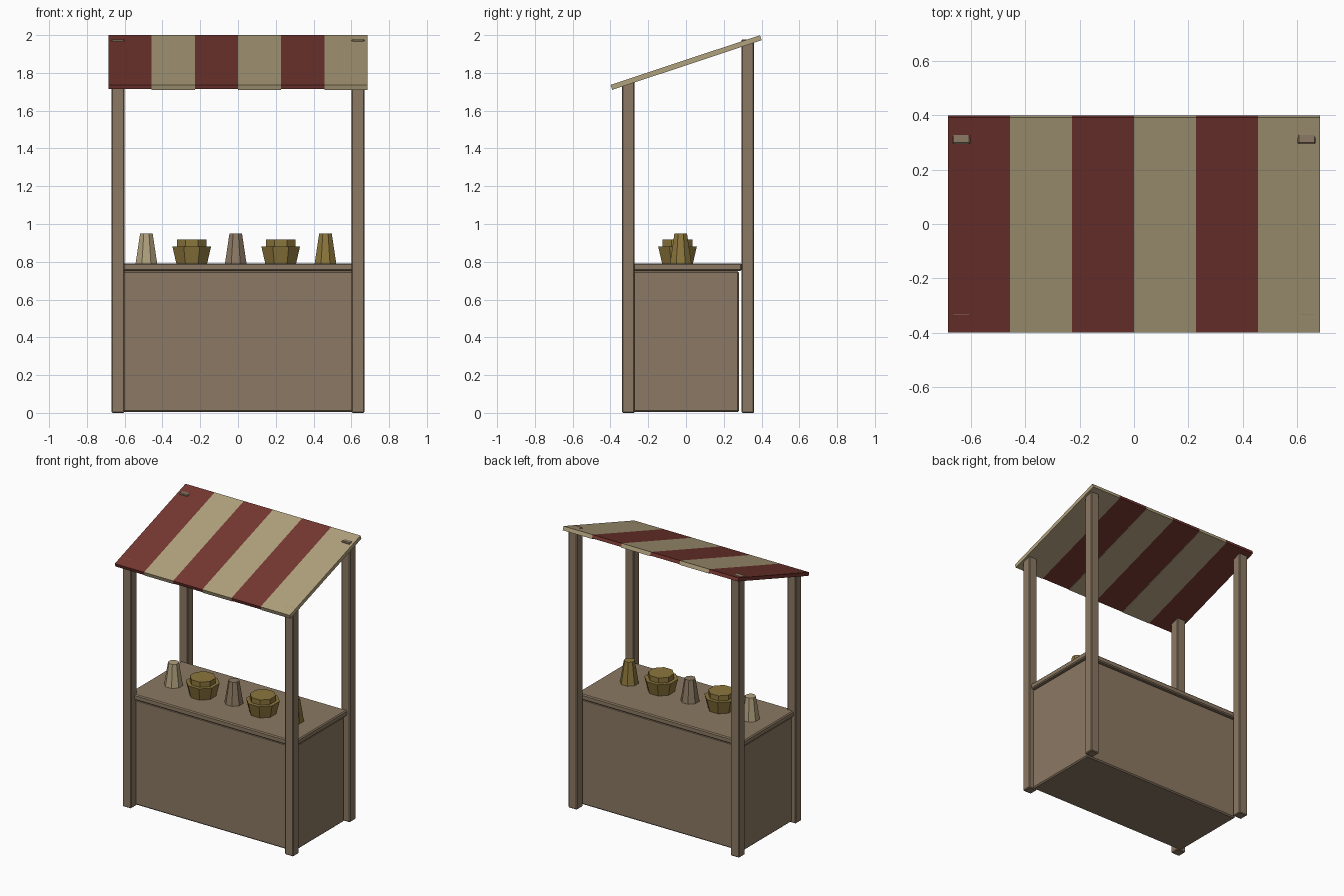
import bpy, math
from mathutils import Vector

cube = bpy.data.objects.get("Cube")
if cube:
    bpy.data.objects.remove(cube, do_unlink=True)


def material(name, rgb):
    m = bpy.data.materials.new(name)
    m.use_nodes = True
    m.diffuse_color = (*rgb, 1)
    m.node_tree.nodes["Principled BSDF"].inputs["Base Color"].default_value = (*rgb, 1)
    return m


wood = material("brown wood", (0.26, 0.19, 0.125))
red = material("dark red cloth", (0.18, 0.038, 0.03))
cream = material("cream cloth", (0.44, 0.36, 0.21))
gold = material("dull gold", (0.26, 0.18, 0.045))


def box(name, low, high, mat, bevel=0.0):
    low, high = Vector(low), Vector(high)
    bpy.ops.mesh.primitive_cube_add(size=1, location=(low + high) / 2)
    ob = bpy.context.object
    ob.name = name
    ob.scale = high - low
    bpy.ops.object.transform_apply(location=False, rotation=False, scale=True)
    ob.data.materials.append(mat)
    if bevel:
        mod = ob.modifiers.new("soft edges", "BEVEL")
        mod.width = bevel
        mod.segments = 1
    return ob


def tapered(name, x, y, z0, z1, r0, r1, mat, sides=8):
    bpy.ops.mesh.primitive_cone_add(vertices=sides, radius1=r0, radius2=r1, depth=z1 - z0,
                                    location=(x, y, (z0 + z1) / 2),
                                    rotation=(0, 0, math.pi / sides))
    ob = bpy.context.object
    ob.name = name
    ob.data.materials.append(mat)
    return ob


# Counter body and worktop
box("counter_body", (-0.635, -0.28, 0.004), (0.635, 0.28, 0.75), wood, 0.008)
box("counter_top", (-0.65, -0.295, 0.752), (0.65, 0.295, 0.792), wood, 0.007)

# Corner posts; the back pair is taller and just pierces the canopy
for side, s in (("left", 1), ("right", -1)):
    for end, y0, y1, top in (("front", -0.338, -0.272, 1.759), ("back", 0.295, 0.361, 1.978)):
        xs = sorted((s * 0.602, s * 0.669))
        box(f"{end}_{side}_post", (xs[0], y0, 0), (xs[1], y1, top), wood, 0.005)

# Sloping canopy made of alternating stripes
slope = math.atan2(0.263, 0.792)
width = 1.37 / 6
for i in range(6):
    mat, thick = (red, 0.024) if i % 2 == 0 else (cream, 0.028)
    x0 = -0.685 + i * width
    stripe = box(f"canopy_stripe_{i + 1}", (x0, -0.417, -thick), (x0 + width, 0.417, 0), mat)
    # Hang each stripe below one shared sloping plane
    normal = Vector((0, -math.sin(slope), math.cos(slope)))
    stripe.rotation_euler.x = slope
    stripe.location = Vector((x0 + width / 2, -0.004, 1.868)) - normal * thick / 2

# Goods on the worktop: upturned cups and filled bowls
for i, (x, mat) in enumerate(((-0.485, cream), (-0.012, wood), (0.463, gold))):
    tapered(f"cup_{i + 1}", x, -0.028, 0.79, 0.95, 0.062, 0.036, mat)
for i, x in enumerate((-0.245, 0.226)):
    tapered(f"bowl_{i + 1}", x, -0.045, 0.79, 0.882, 0.088, 0.111, gold)
    tapered(f"bowl_filling_{i + 1}", x, -0.045, 0.86, 0.918, 0.085, 0.085, gold)
